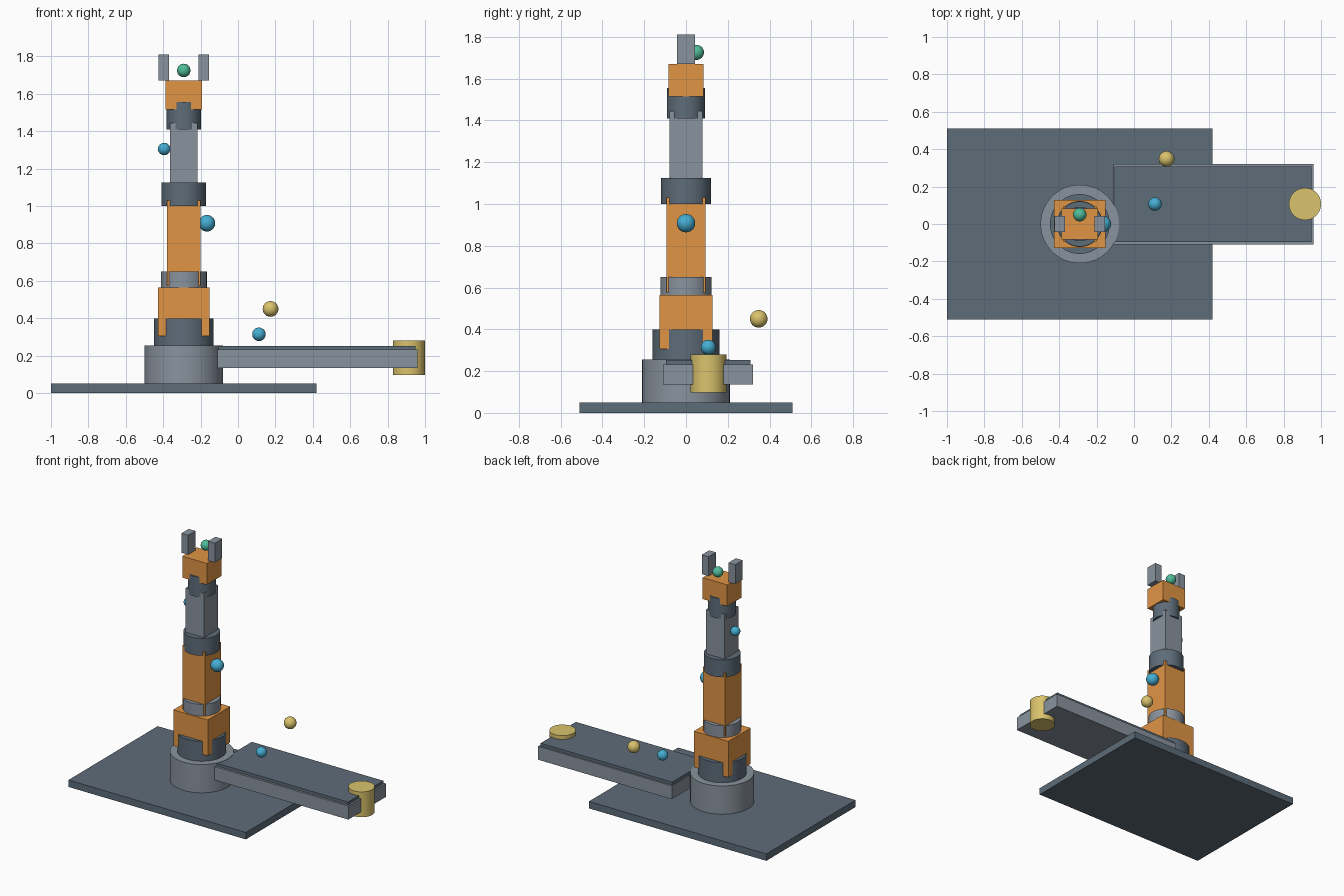
import bpy, math

if "Cube" in bpy.data.objects:
    bpy.data.objects.remove(bpy.data.objects["Cube"])

CX = -0.29  # arm axis


def colour(name, rgb):
    m = bpy.data.materials.new(name)
    m.diffuse_color = (*rgb, 1)
    m.use_nodes = True
    m.node_tree.nodes["Principled BSDF"].inputs["Base Color"].default_value = m.diffuse_color
    return m


ORANGE = colour("orange", (0.75, 0.30, 0.06))
YELLOW = colour("yellow", (0.70, 0.54, 0.15))
BLUE = colour("blue", (0.06, 0.42, 0.65))
GREEN = colour("green", (0.08, 0.50, 0.32))
DARK = colour("dark_grey", (0.11, 0.15, 0.19))
STEEL = colour("steel_grey", (0.25, 0.29, 0.34))


def finish(name, mat):
    o = bpy.context.object
    o.name = name
    o.data.materials.append(mat)
    return o


def box(name, x, y, z, mat):
    """Box from (min, max) ranges."""
    bpy.ops.mesh.primitive_cube_add(size=1)
    o = finish(name, mat)
    o.location = [(r[0] + r[1]) / 2 for r in (x, y, z)]
    o.scale = [r[1] - r[0] for r in (x, y, z)]
    bpy.ops.object.transform_apply(location=False, rotation=False, scale=True)


def link(name, hx, hy, z, mat):
    """Square arm section centred on the arm axis."""
    box(name, (CX - hx, CX + hx), (-hy, hy), z, mat)


def cyl(name, r, z, mat, x=CX, y=0):
    bpy.ops.mesh.primitive_cylinder_add(
        vertices=48, radius=r, depth=z[1] - z[0], location=(x, y, (z[0] + z[1]) / 2))
    finish(name, mat)
    bpy.ops.object.shade_smooth_by_angle(angle=math.radians(35))


def ball(name, r, loc, mat):
    bpy.ops.mesh.primitive_uv_sphere_add(segments=32, ring_count=16, radius=r, location=loc)
    finish(name, mat)
    bpy.ops.object.shade_smooth()


# Floor plate and pedestal
box("floor_plate", (-1, 0.42), (-0.51, 0.51), (0, 0.05), DARK)
cyl("pedestal", 0.21, (0.05, 0.255), STEEL)

# Arm: alternating round joints and square links
cyl("turntable", 0.16, (0.25, 0.40), DARK)
link("shoulder_block", 0.138, 0.128, (0.305, 0.565), ORANGE)
cyl("shoulder_joint", 0.123, (0.53, 0.65), STEEL)
link("upper_arm", 0.09, 0.094, (0.575, 1.03), ORANGE)
cyl("elbow_joint", 0.12, (1.0, 1.125), DARK)
link("forearm", 0.074, 0.08, (1.06, 1.445), STEEL)
cyl("wrist_joint", 0.092, (1.41, 1.555), DARK)
link("gripper_block", 0.098, 0.083, (1.515, 1.67), ORANGE)

# Gripper fingers
for side, s in (("left", -1), ("right", 1)):
    xs = sorted((CX + s * 0.08, CX + s * 0.134))
    box(side + "_finger", xs, (-0.042, 0.042), (1.67, 1.81), STEEL)

# Conveyor with belt and end drum
box("conveyor_frame", (-0.11, 0.96), (-0.11, 0.32), (0.135, 0.232), STEEL)
box("conveyor_belt", (-0.105, 0.948), (-0.095, 0.308), (0.225, 0.253), DARK)
cyl("end_drum", 0.086, (0.097, 0.28), YELLOW, 0.914, 0.107)

# Marker balls
ball("grip_ball", 0.036, (CX, 0.05, 1.725), GREEN)
ball("forearm_ball", 0.033, (-0.395, 0, 1.305), BLUE)
ball("upper_arm_ball", 0.044, (-0.166, 0, 0.908), BLUE)
ball("belt_ball", 0.036, (0.112, 0.107, 0.314), BLUE)
ball("floating_ball", 0.042, (0.174, 0.348, 0.45), YELLOW)
